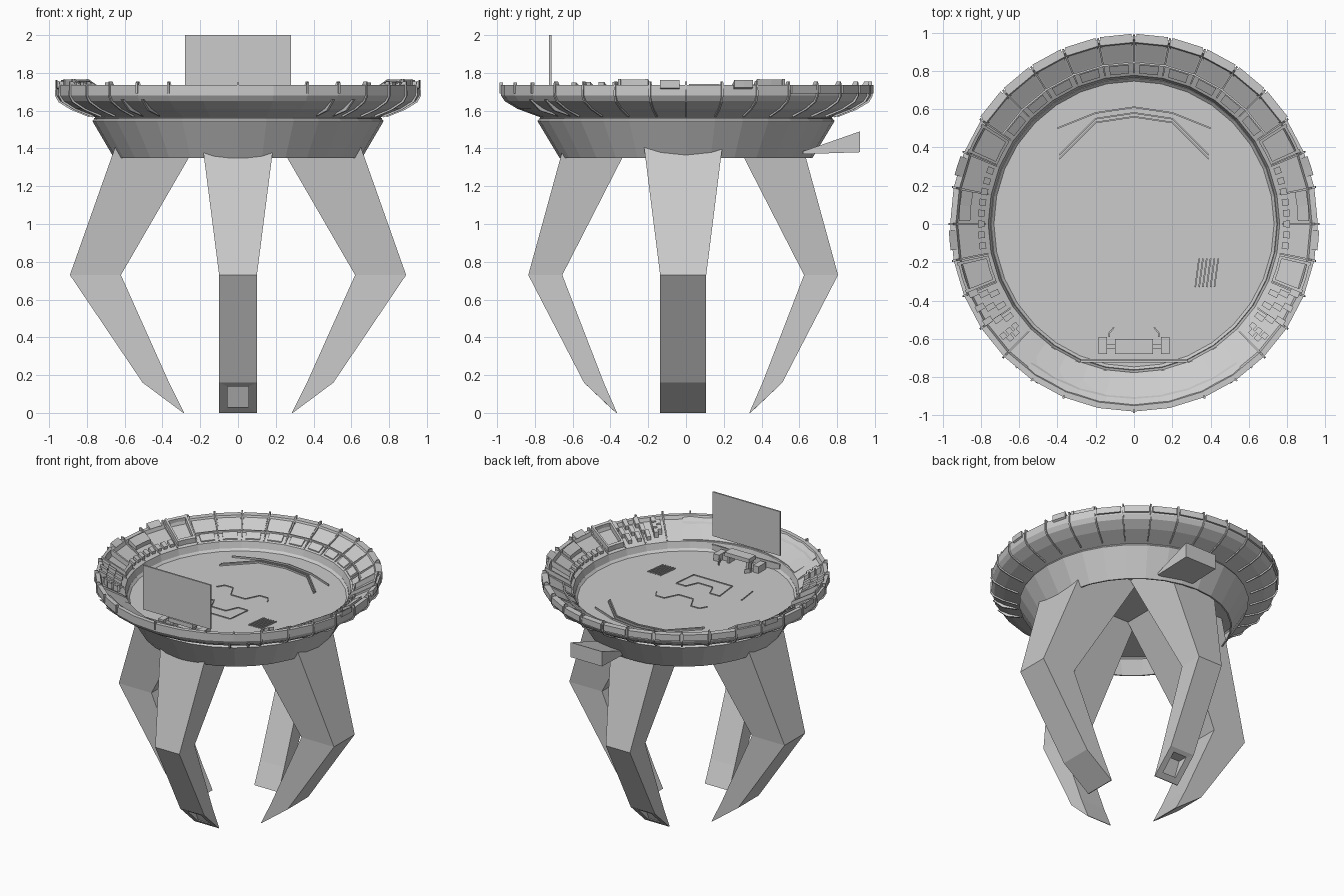
import bpy, bmesh
from math import sin, cos, radians, hypot, atan2
from mathutils import Vector

old = bpy.data.objects.get("Cube")
if old:
    bpy.data.objects.remove(old)

grey = bpy.data.materials.new("plain_grey")
grey.use_nodes = True
GREY = (0.6, 0.6, 0.6, 1)
grey.diffuse_color = GREY
grey.node_tree.nodes["Principled BSDF"].inputs["Base Color"].default_value = GREY

FLOOR = 1.56


def finish(bm, name):
    bmesh.ops.recalc_face_normals(bm, faces=bm.faces)
    mesh = bpy.data.meshes.new(name)
    bm.to_mesh(mesh)
    bm.free()
    mesh.materials.append(grey)
    ob = bpy.data.objects.new(name, mesh)
    bpy.context.collection.objects.link(ob)
    return ob


def polar(r, deg, z):
    """Point on the slightly oval plan; 0 degrees is the back, 90 is +x."""
    a = radians(deg)
    return Vector((r * sin(a) * 0.995, r * cos(a) * 1.015, z))


def loft(bm, rings, closed=False):
    """Bridge rings of points, capping both ends unless closed."""
    vs = [[bm.verts.new(p) for p in ring] for ring in rings]
    n = len(vs[0])
    pairs = list(zip(vs, vs[1:])) + ([(vs[-1], vs[0])] if closed else [])
    for a, b in pairs:
        for i in range(n):
            j = (i + 1) % n
            bm.faces.new((a[i], a[j], b[j], b[i]))
    if not closed:
        bm.faces.new(vs[0])
        bm.faces.new(vs[-1])
    return vs


def sweep(bm, profile, a0=0, a1=360, steps=32):
    """Sweep a closed (radius, height) profile round the bowl."""
    full = a1 - a0 == 360
    count = steps if full else steps + 1
    loft(bm, [[polar(r, a0 + (a1 - a0) * k / steps, z) for r, z in profile]
              for k in range(count)], full)


def box(bm, x0, x1, y0, y1, z0, z1):
    loft(bm, [[(x0, y0, z), (x1, y0, z), (x1, y1, z), (x0, y1, z)] for z in (z0, z1)])


def strip(bm, pts, w=0.008, z0=FLOOR, h=0.012):
    """Thin raised line through points on the floor."""
    for (xa, ya), (xb, yb) in zip(pts, pts[1:]):
        d = hypot(xb - xa, yb - ya)
        nx, ny = (ya - yb) / d * w / 2, (xb - xa) / d * w / 2
        quad = [(xa + nx, ya + ny), (xb + nx, yb + ny), (xb - nx, yb - ny), (xa - nx, ya - ny)]
        loft(bm, [[(x, y, z) for x, y in quad] for z in (z0, z0 + h)])


def band_z(r):
    """Height of the sloping inner face of the rim."""
    return 1.62 + (r - 0.77) * 0.6


# Tapered drum, open below
bm = bmesh.new()
sweep(bm, [(0.66, 1.35), (0.775, 1.545), (0.75, 1.575), (0.735, 1.56), (0.755, 1.54), (0.65, 1.35)])
finish(bm, "drum")

# Arena floor
bm = bmesh.new()
loft(bm, [[polar(0.765, k * 11.25, z) for k in range(32)] for z in (FLOOR - 0.012, FLOOR)])
finish(bm, "floor")

# Bowl rim
bm = bmesh.new()
sweep(bm, [(0.76, 1.565), (0.88, 1.61), (0.945, 1.65), (0.965, 1.68), (0.965, 1.735), (0.935, 1.735),
           (0.925, 1.71), (0.80, 1.64), (0.765, 1.62), (0.75, 1.56)])
finish(bm, "rim")

# Ribs wrapping the rim
bm = bmesh.new()
for k in range(32):
    if k in (13, 14, 15, 16, 17, 18, 19):
        continue
    c = k * 11.25
    sweep(bm, [(0.79, 1.565), (0.89, 1.605), (0.955, 1.645), (0.974, 1.68), (0.97, 1.755),
               (0.95, 1.755), (0.935, 1.73), (0.80, 1.652), (0.77, 1.63)], c - 0.3, c + 0.3, 1)
finish(bm, "rim_ribs")

# Short posts and underside fins at the front
bm = bmesh.new()
for k in (13, 14, 16, 18, 19):
    c = k * 11.25
    sweep(bm, [(0.955, 1.69), (0.972, 1.69), (0.972, 1.75), (0.955, 1.75)], c - 0.3, c + 0.3, 1)
for c in (140, 148, 212, 220):
    sweep(bm, [(0.79, 1.57), (0.90, 1.60), (0.965, 1.66), (0.94, 1.66)], c - 0.4, c + 0.4, 1)
finish(bm, "front_posts")

# Raised panels round the back
bm = bmesh.new()
for k in range(-5, 5):
    a = k * 11.25
    sweep(bm, [(0.84, 1.665), (0.95, 1.735), (0.978, 1.735), (0.978, 1.69), (0.95, 1.69), (0.84, 1.65)],
          a + 0.7, a + 10.55, 1)
    sweep(bm, [(0.775, 1.62), (0.82, 1.65), (0.82, 1.665), (0.775, 1.635)], a + 2, a + 9.25, 1)
sweep(bm, [(0.825, 1.64), (0.835, 1.64), (0.835, 1.675), (0.825, 1.675)], -56, 56, 10)
finish(bm, "back_panels")

# Broad smooth apron at the front
bm = bmesh.new()
sweep(bm, [(0.77, 1.61), (0.77, 1.63), (0.89, 1.69), (0.90, 1.705), (0.95, 1.735), (0.95, 1.70)], 143, 217, 8)
finish(bm, "front_apron")

# Framed bays, boxes and steps on both flanks
bm = bmesh.new()
for s in (1, -1):
    def piece(r0, r1, c, half, h):
        sweep(bm, [(r0, band_z(r0) - 0.02), (r1, band_z(r1) - 0.02), (r1, band_z(r1) + h),
                   (r0, band_z(r0) + h)], *sorted((s * (c - half), s * (c + half))), 2)
    for c in (62, 107):
        for d in (-4.5, 4.5):
            piece(0.78, 0.95, c + d, 0.5, 0.04)
        for r in (0.78, 0.93):
            piece(r, r + 0.015, c, 4.5, 0.04)
    piece(0.86, 0.92, 84, 5, 0.03)
    piece(0.93, 0.975, 72, 3, 0.02)
    piece(0.93, 0.972, 95, 3, 0.02)
    for c in range(70, 102, 4):
        piece(0.785, 0.82, c, 1.2, 0.025)
    for c in (116, 121, 126):
        for i, r in enumerate((0.79, 0.84, 0.89)):
            piece(r, r + 0.05, c - 1.5 * i, 1, 0.03)
    for i in range(5):
        piece(0.80 + 0.02 * i, 0.83 + 0.02 * i, 130 + (i % 2) * 2, 1, 0.045)
finish(bm, "flank_fittings")

# Raised markings on the floor
bm = bmesh.new()
strip(bm, [(-0.4, 0.5), (-0.2, 0.58), (0, 0.61), (0.2, 0.58), (0.4, 0.5)])
for drop in (0, 0.02):
    strip(bm, [(-0.39, 0.36 - drop), (-0.2, 0.55 - drop), (0, 0.58 - drop),
               (0.2, 0.55 - drop), (0.39, 0.36 - drop)])
for s in (1, -1):
    strip(bm, [(0, 0), (s * 0.06, 0), (s * 0.11, 0.1), (s * 0.18, 0.1), (s * 0.21, 0.05)], 0.006, h=0.006)
    strip(bm, [(0, -0.23), (s * 0.06, -0.23), (s * 0.1, -0.14), (s * 0.18, -0.14),
               (s * 0.16, -0.32), (0, -0.32)], 0.006, h=0.006)
strip(bm, [(-0.34, -0.17), (-0.32, -0.33)], 0.006, h=0.006)
for i in range(6):
    strip(bm, [(0.34 + i * 0.02, -0.18), (0.32 + i * 0.02, -0.33)], 0.008, h=0.008)
finish(bm, "floor_markings")

# Desk, side cabinets and rail at the front
bm = bmesh.new()
box(bm, -0.1, 0.1, -0.68, -0.6, FLOOR + 0.05, FLOOR + 0.08)
for s in (1, -1):
    x0, x1 = sorted((s * 0.14, s * 0.185))
    box(bm, x0, x1, -0.68, -0.59, FLOOR, FLOOR + 0.05)
    x0, x1 = sorted((s * 0.07, s * 0.09))
    box(bm, x0, x1, -0.67, -0.61, FLOOR, FLOOR + 0.05)
    strip(bm, [(s * 0.1, -0.64), (s * 0.14, -0.64)], 0.02, h=0.04)
    strip(bm, [(s * 0.13, -0.59), (s * 0.13, -0.57), (s * 0.105, -0.54)], h=0.03)
box(bm, -0.28, 0.28, -0.715, -0.705, FLOOR, FLOOR + 0.05)
finish(bm, "desk")

# Upright screen
bm = bmesh.new()
box(bm, -0.28, 0.28, -0.724, -0.712, 1.67, 2.0)
finish(bm, "screen")

# Wedge-shaped spout behind the drum
bm = bmesh.new()
loft(bm, [[(x, 0.62, 1.37), (x, 0.92, 1.38), (x, 0.92, 1.49), (x, 0.62, 1.385)] for x in (0.05, 0.31)])
finish(bm, "spout")


# Claw legs: (outer reach, inner reach, half width, height) at each joint
SIDE_LEG = [(0.60, 0.145, 0.225, 1.55), (0.89, 0.62, 0.122, 0.73), (0.505, 0.365, 0.122, 0.16), (0.29, 0.285, 0.122, 0)]
END_LEG = [(0.595, 0.22, 0.205, 1.55), (0.82, 0.64, 0.1, 0.73), (0.525, 0.42, 0.1, 0.16), (0.355, 0.35, 0.1, 0)]


def leg(name, joints, way, recess):
    side = Vector((-way.y, way.x, 0))
    centre = Vector((0, -0.015, 0))

    def at(reach, across, z):
        return centre + way * reach + side * across + Vector((0, 0, z))
    bm = bmesh.new()
    rings = loft(bm, [[at(o, -w, z), at(o, w, z), at(i, w, z), at(i, -w, z)] for o, i, w, z in joints])
    if recess:
        # Square pocket in the sole of the claw
        sole = next(f for f in bm.faces if all(v in f.verts for v in rings[2][:2] + rings[3][:2]))
        inner = bmesh.ops.extrude_discrete_faces(bm, faces=[sole])["faces"][0]
        for v in inner.verts:
            high = v.co.z > 0.1
            across = 0.055 if (v.co - centre).dot(side) > 0 else -0.055
            v.co = at(0.50 if high else 0.388, across, 0.14 if high else 0.03)
        back = bmesh.ops.extrude_discrete_faces(bm, faces=[inner])["faces"][0]
        for v in back.verts:
            v.co -= way * (0.075 if v.co.z > 0.1 else 0.012)
    finish(bm, name)


leg("left_leg", SIDE_LEG, Vector((1, 0, 0)), False)
leg("right_leg", SIDE_LEG, Vector((-1, 0, 0)), False)
leg("front_leg", END_LEG, Vector((0, -1, 0)), True)
leg("back_leg", END_LEG, Vector((0, 1, 0)), True)
